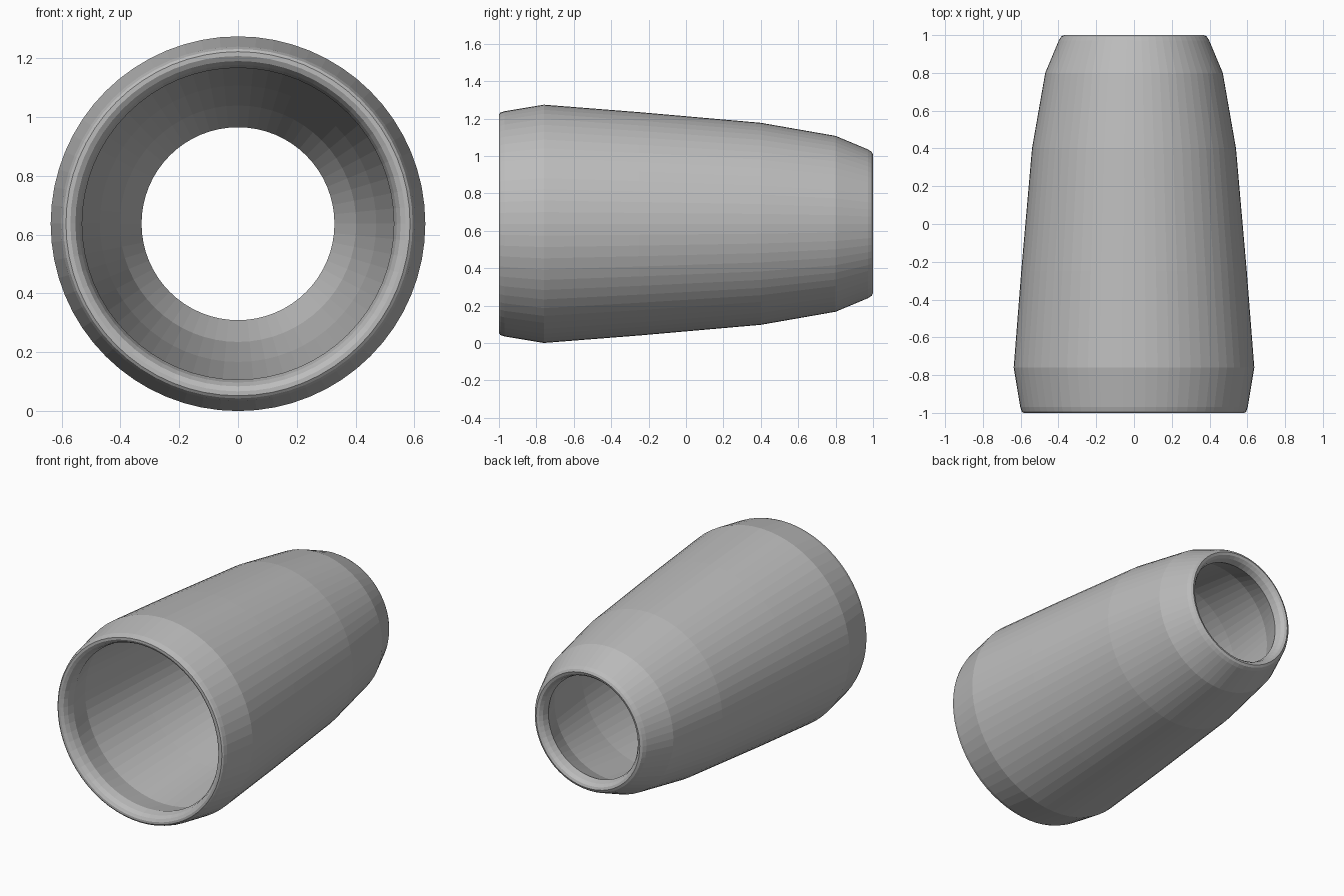
import bpy, bmesh, math
from mathutils import Vector

cube = bpy.data.objects.get("Cube")
if cube:
    bpy.data.objects.remove(cube, do_unlink=True)

AXIS_Z = 0.637
SIDES = 64

# Closed wall section as (y, radius)
outer_wall = [(-1, 0.585), (-0.993, 0.594), (-0.97, 0.602), (-0.76, 0.637),
              (-0.25, 0.597), (0.4, 0.54), (0.8, 0.47), (0.972, 0.398),
              (0.993, 0.385), (1, 0.37)]
rear_lip = [(0.994, 0.354), (0.975, 0.339), (0.935, 0.328)]
inner_wall = [(0.77, 0.402), (0.39, 0.47), (-0.25, 0.527), (-0.75, 0.567)]
front_lip = [(-0.92, 0.53), (-0.965, 0.54), (-0.99, 0.553), (-1, 0.57)]
section = outer_wall + rear_lip + inner_wall + front_lip

# Revolve the section around the lengthwise axis
bm = bmesh.new()
verts = [bm.verts.new((r, y, AXIS_Z)) for y, r in section]
edges = [bm.edges.new((v, verts[(i + 1) % len(verts)])) for i, v in enumerate(verts)]
bmesh.ops.spin(bm, geom=verts + edges, cent=Vector((0, 0, AXIS_Z)), axis=(0, 1, 0),
               angle=math.tau, steps=SIDES, use_merge=True)
bmesh.ops.remove_doubles(bm, verts=bm.verts, dist=0.0001)
bmesh.ops.recalc_face_normals(bm, faces=bm.faces)
mesh = bpy.data.meshes.new("tapered_sleeve")
bm.to_mesh(mesh)
bm.free()
sleeve = bpy.data.objects.new("tapered_sleeve", mesh)
bpy.context.collection.objects.link(sleeve)

# Plain grey finish
grey = bpy.data.materials.new("plain_grey")
grey.use_nodes = True
color = (0.5, 0.5, 0.5, 1)
grey.diffuse_color = color
grey.node_tree.nodes["Principled BSDF"].inputs["Base Color"].default_value = color
mesh.materials.append(grey)
